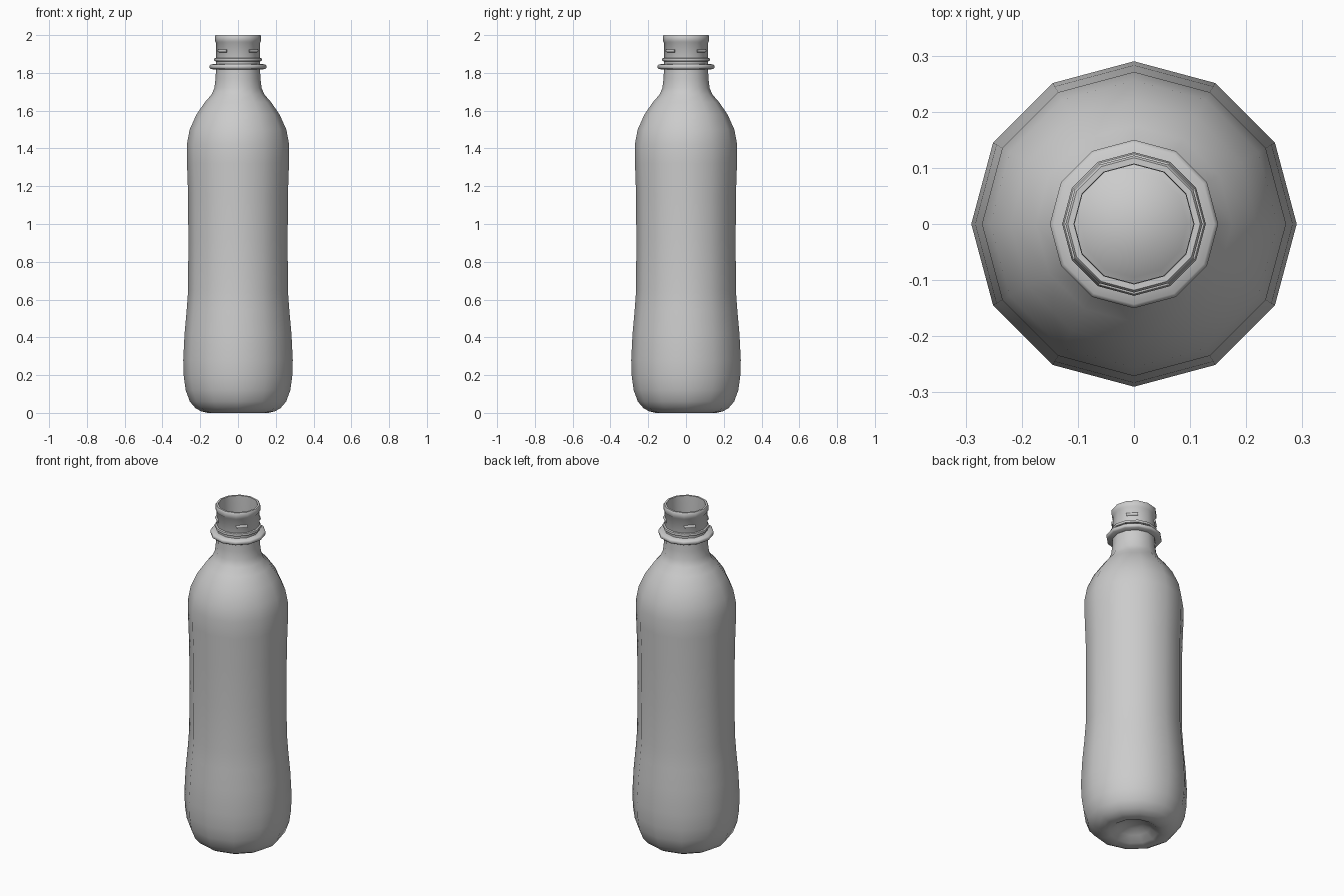
import bpy, bmesh, math
from mathutils import Matrix, Vector

SIDES = 12
if "Cube" in bpy.data.objects:
    bpy.data.objects.remove(bpy.data.objects["Cube"], do_unlink=True)

plastic = bpy.data.materials.new("grey plastic")
plastic.use_nodes = True
GREY = (0.6, 0.6, 0.6, 1)
plastic.diffuse_color = GREY
plastic.node_tree.nodes["Principled BSDF"].inputs["Base Color"].default_value = GREY


def lathe(name, profile, closed=False, start=0, steps=SIDES):
    """Turn an (r, z) profile about z; a partial turn gets end caps."""
    bm = bmesh.new()
    verts = [bm.verts.new((r, 0, z)) for r, z in profile]
    pairs = list(zip(verts, verts[1:] + verts[:1] if closed else verts[1:]))
    edges = [bm.edges.new(p) for p in pairs]
    bmesh.ops.rotate(bm, verts=verts, cent=(0, 0, 0),
                     matrix=Matrix.Rotation(start, 3, 'Z'))
    bmesh.ops.spin(bm, geom=verts + edges, cent=(0, 0, 0), axis=(0, 0, 1),
                   angle=steps * math.tau / SIDES, steps=steps)
    bmesh.ops.remove_doubles(bm, verts=bm.verts, dist=0.0005)
    rim = [e for e in bm.edges if e.is_boundary]
    if rim:
        bmesh.ops.holes_fill(bm, edges=rim, sides=0)
    bmesh.ops.recalc_face_normals(bm, faces=bm.faces)
    mesh = bpy.data.meshes.new(name)
    bm.to_mesh(mesh)
    bm.free()
    mesh.materials.append(plastic)
    obj = bpy.data.objects.new(name, mesh)
    bpy.context.collection.objects.link(obj)
    bpy.ops.object.select_all(action='DESELECT')
    obj.select_set(True)
    bpy.context.view_layer.objects.active = obj
    bpy.ops.object.shade_smooth_by_angle(angle=math.radians(50))
    return obj


# Bottle shell: domed base, waisted body, shoulder and neck
base = [(0, .06), (.05, .055), (.09, .035), (.13, .008), (.16, 0), (.195, .008)]
body = [(.225, .025), (.255, .06), (.277, .12), (.287, .19), (.29, .28),
        (.283, .42), (.272, .54), (.264, .65), (.263, .9), (.264, 1.15),
        (.27, 1.32), (.271, 1.42), (.256, 1.5), (.22, 1.58), (.175, 1.645),
        (.14, 1.685), (.125, 1.72), (.119, 1.77), (.116, 1.83)]
lip = [(.116, 1.96), (.122, 1.967), (.122, 1.995), (.118, 2), (.107, 2)]

# Inner wall follows the outer one at a constant thickness
WALL = 0.01
outer = base + body
inner = []
for i, p in enumerate(outer):
    a, b = Vector(outer[max(i - 1, 0)]), Vector(outer[min(i + 1, len(outer) - 1)])
    t = (b - a).normalized()
    inner.append((max(p[0] - t.y * WALL, 0) if i else 0, p[1] + t.x * WALL))
lathe("bottle_shell", outer + lip + inner[::-1])

# Support collar below the threads
lathe("neck_collar", [(.11, 1.817), (.143, 1.82), (.15, 1.826), (.15, 1.839),
                      (.143, 1.845), (.11, 1.848)], closed=True)


def bead(r, z, h):
    return [(.112, z - h), (r - .003, z - h * .7), (r, z), (r - .003, z + h * .7),
            (.112, z + h)]


# Locking bead and the broken thread ribs between the vent gaps
lathe("locking_bead", bead(.128, 1.87, .01), closed=True)
for k in range(4):
    lathe(f"thread_rib_{k + 1}", bead(.125, 1.917, .009), closed=True,
          start=math.radians(30 + 90 * k), steps=1)
